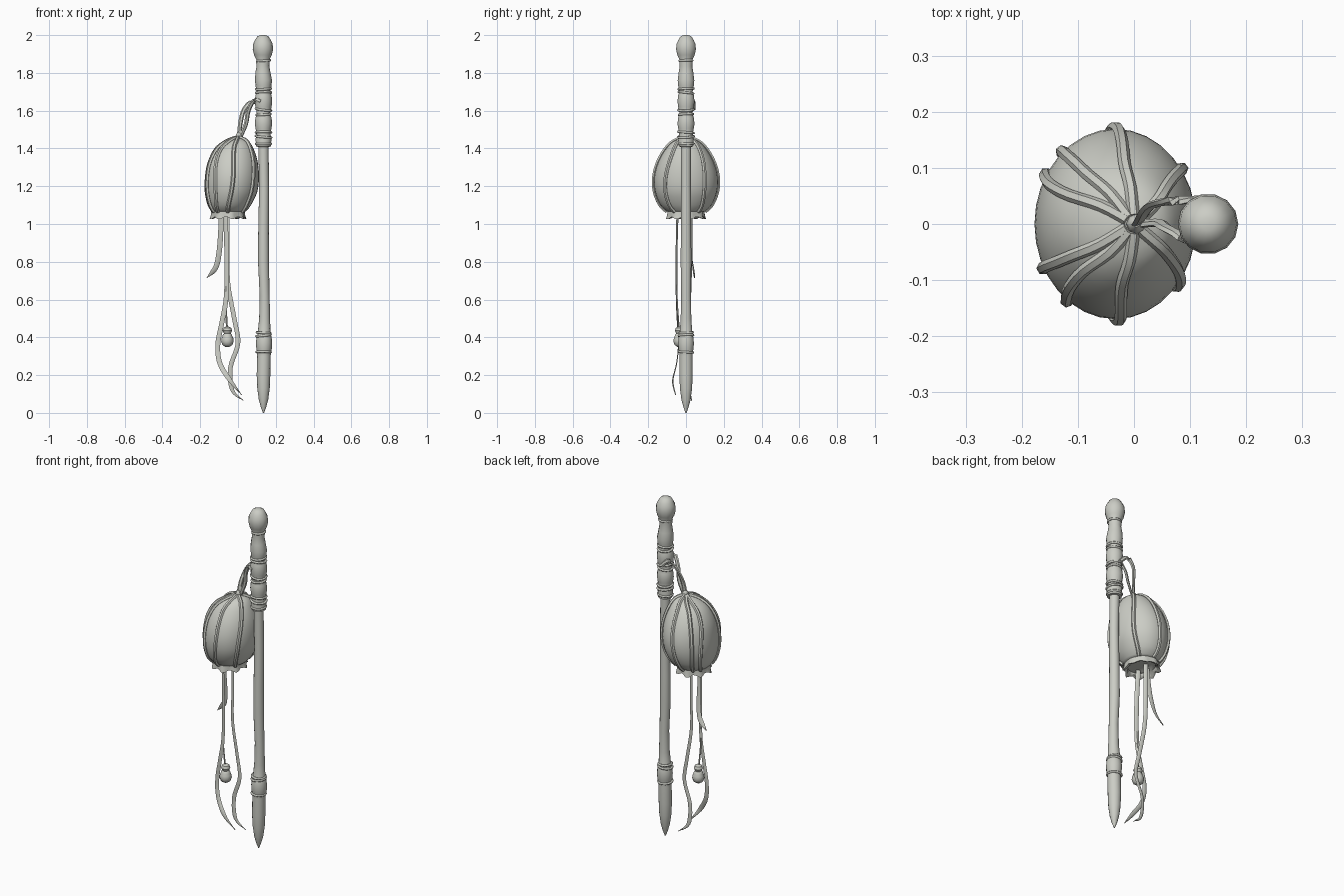
import bpy, bmesh, math
from mathutils import Vector

if "Cube" in bpy.data.objects:
    bpy.data.objects.remove(bpy.data.objects["Cube"])

mat = bpy.data.materials.new("pale_stone_grey")
mat.diffuse_color = (0.60, 0.61, 0.56, 1)
mat.use_nodes = True
mat.node_tree.nodes["Principled BSDF"].inputs["Base Color"].default_value = mat.diffuse_color


def finish(name, rings, close_ends=True, angle=40):
    """Skin a list of vertex rings into one object."""
    bm = bmesh.new()
    vs = [[bm.verts.new(p) for p in r] for r in rings]
    n = len(vs[0])
    for a, b in zip(vs, vs[1:]):
        for i in range(n):
            bm.faces.new((a[i], a[(i + 1) % n], b[(i + 1) % n], b[i]))
    if close_ends:
        bm.faces.new(vs[0])
        bm.faces.new(vs[-1])
    bmesh.ops.recalc_face_normals(bm, faces=bm.faces)
    me = bpy.data.meshes.new(name)
    bm.to_mesh(me)
    bm.free()
    me.materials.append(mat)
    ob = bpy.data.objects.new(name, me)
    bpy.context.collection.objects.link(ob)
    me.shade_smooth()
    bpy.ops.object.select_all(action='DESELECT')
    bpy.context.view_layer.objects.active = ob
    ob.select_set(True)
    bpy.ops.object.shade_smooth_by_angle(angle=math.radians(angle))
    return ob


def smooth(pts, steps=4):
    """Catmull-Rom through points of any dimension."""
    out = []
    for i in range(len(pts) - 1):
        p0, p1, p2 = pts[max(i - 1, 0)], pts[i], pts[i + 1]
        p3 = pts[min(i + 2, len(pts) - 1)]
        for k in range(steps):
            t = k / steps
            out.append(tuple(0.5 * (2 * b + (c - a) * t + (2 * a - 5 * b + 4 * c - d) * t * t
                                    + (3 * b - a - 3 * c + d) * t ** 3)
                             for a, b, c, d in zip(p0, p1, p2, p3)))
    out.append(tuple(pts[-1]))
    return out


def sweep(name, pts, half_w, half_t, side, sides=6, taper=True):
    """Elliptical strip along a path; side(i) gives the width direction."""
    pts = [Vector(p) for p in pts]
    rings, n = [], len(pts)
    for i, p in enumerate(pts):
        t = (pts[min(i + 1, n - 1)] - pts[max(i - 1, 0)]).normalized()
        w = side(i / (n - 1))
        w = (w - t * w.dot(t)).normalized()
        nrm = t.cross(w)
        f = i / (n - 1)
        k = max(0.12, min(1, 6 * (1 - f))) if taper else 1
        rings.append([p + w * half_w * k * math.cos(a) + nrm * half_t * math.sin(a)
                      for a in (2 * math.pi * j / sides for j in range(sides))])
    return finish(name, rings)


def lathe(name, prof, cx=0, cy=0, sides=14, angle=40):
    """prof rows: z, radius, x shift."""
    return finish(name, [[(cx + dx + r * math.cos(2 * math.pi * j / sides),
                           cy + r * math.sin(2 * math.pi * j / sides), z)
                          for j in range(sides)] for z, r, dx in prof], angle=angle)


# staff: knob, turned handle, long shaft, ferrule and point
SX = 0.135
lathe("staff", [
    (2.0, .012, -.003), (1.993, .03, -.003), (1.975, .041, -.003), (1.955, .051, -.003),
    (1.925, .054, -.003), (1.895, .047, -.003), (1.87, .035, -.003), (1.855, .036, -.003),
    (1.835, .034, -.003), (1.80, .04, -.003), (1.76, .045, 0), (1.73, .042, 0), (1.70, .036, 0),
    (1.68, .043, 0), (1.65, .046, 0), (1.62, .043, 0), (1.585, .035, 0), (1.56, .043, 0),
    (1.53, .046, 0), (1.505, .042, 0), (1.475, .037, 0), (1.45, .042, 0), (1.41, .039, 0),
    (1.408, .027, 0), (1.2, .026, .003), (0.95, .028, 0), (0.8, .029, 0), (0.62, .026, .006),
    (0.5, .029, .006), (0.42, .034, .003), (0.40, .040, .003), (0.37, .043, .003),
    (0.34, .041, .003), (0.32, .036, .003), (0.3, .036, .002), (0.2, .036, 0), (0.13, .033, 0),
    (0.07, .025, 0), (0.03, .014, 0), (0.0, .003, 0)], SX)

# cord bindings round the staff
for i, (z, r, tilt) in enumerate([(1.715, .040, .05), (1.695, .040, -.08), (1.605, .041, .1),
                                  (1.58, .038, -.06), (1.485, .041, .06), (1.462, .042, -.08),
                                  (1.865, .034, .04), (1.425, .039, .03), (.425, .036, .06),
                                  (.41, .038, -.08), (.322, .038, .04)]):
    bpy.ops.mesh.primitive_torus_add(major_radius=r, minor_radius=.0065, major_segments=16,
                                     minor_segments=6, location=(SX, 0, z), rotation=(tilt, -tilt, i))
    ob = bpy.context.object
    ob.name = f"staff_binding_{i + 1}"
    ob.data.materials.append(mat)
    bpy.ops.object.shade_smooth()

# gourd-shaped pouch: rows of z, centre x, radius x, radius y
pouch = smooth([(1.458, .0, .012, .012), (1.44, -.005, .06, .062), (1.40, -.02, .102, .105),
                (1.33, -.028, .132, .146), (1.25, -.032, .143, .168), (1.17, -.037, .139, .164),
                (1.10, -.046, .115, .135), (1.065, -.05, .09, .098)], 3)


def on_pouch(row, a, off=0):
    z, cx, rx, ry = row
    return (cx + (rx + off) * math.cos(a), (ry + off) * math.sin(a), z)


SEG = 32
ring_angles = [2 * math.pi * j / SEG for j in range(SEG)]
finish("pouch_body", [[on_pouch(r, a) for a in ring_angles] for r in pouch], angle=60)

# ruffled hem under the pouch, with a closed recessed base
hem = [(1.072, .088, .096, 0), (1.05, .088, .098, .004), (1.032, .092, .1, .008),
       (1.036, .078, .086, .008), (1.055, .07, .08, 0)]
finish("pouch_hem", [[(-.053 + (rx + w * math.sin(8 * a)) * math.cos(a),
                       (ry + w * math.sin(8 * a)) * math.sin(a),
                       z + w * .9 * math.cos(8 * a + 1)) for a in ring_angles]
                     for z, rx, ry, w in hem], angle=60)

# ribs following the pouch from crown to hem
for i, deg in enumerate([38, 90, 128, 150, 210, 232, 270, 322]):
    path = []
    for k, row in enumerate(pouch):
        a = math.radians(deg) + .05 * math.sin(k * .35 + i * 1.7)
        path.append(on_pouch(row, a, .003))
    a = math.radians(deg)
    side = Vector((-math.sin(a), math.cos(a), 0))
    sweep(f"pouch_rib_{i + 1}", path, .011, .010, lambda f, s=side: s, 6, False)

# knot and two-strand hanging loop tying the pouch to the staff
lathe("pouch_knot", [(1.445, .012, 0), (1.46, .018, 0), (1.475, .014, 0), (1.485, .006, 0)], .004, 0, 8)
for i, pts in enumerate([
        [(.004, 0, 1.45), (.012, .01, 1.53), (.032, .034, 1.605), (.08, .042, 1.65), (.13, .044, 1.61)],
        [(.008, 0, 1.45), (.042, .002, 1.53), (.055, -.006, 1.6), (.085, -.022, 1.655), (.12, -.04, 1.65)]]):
    sweep(f"hanging_loop_{i + 1}", smooth(pts), .012, .006,
          lambda f: Vector((1, .6 - f, .3)), 6, False)

# trailing ribbons below the pouch
ribbons = [
    ("short_ribbon", .014, [(-.088, .0, 1.06), (-.092, .01, .95), (-.1, .025, .85),
                            (-.118, .038, .77), (-.165, .045, .715)]),
    ("back_ribbon", .012, [(-.055, .03, 1.06), (-.056, .03, .85), (-.052, .025, .68),
                           (-.02, .02, .5), (.0, .015, .37), (-.04, .02, .24),
                           (-.03, .02, .12), (.03, .03, .065)]),
    ("front_ribbon", .013, [(-.068, -.045, 1.06), (-.06, -.05, .85), (-.062, -.05, .62),
                            (-.085, -.045, .48), (-.107, -.04, .36), (-.095, -.05, .26),
                            (-.04, -.07, .17), (.02, -.055, .095)]),
]
for name, w, pts in ribbons:
    sweep(name, smooth(pts, 5), w, .003,
          lambda f: Vector((1, -.5 + f * .8, .25)), 6)

# small bell on its own cord
sweep("bell_cord", smooth([(-.061, -.05, .68), (-.064, -.045, .56), (-.057, -.035, .43)]),
      .005, .004, lambda f: Vector((1, 0, 0)), 6, False)
lathe("bell", [(.457, .008, 0), (.45, .02, 0), (.435, .025, 0), (.42, .018, 0), (.415, .024, 0),
               (.405, .026, 0), (.395, .031, 0), (.378, .033, 0), (.36, .027, 0), (.35, .012, 0)],
      -.056, -.035, 10)
